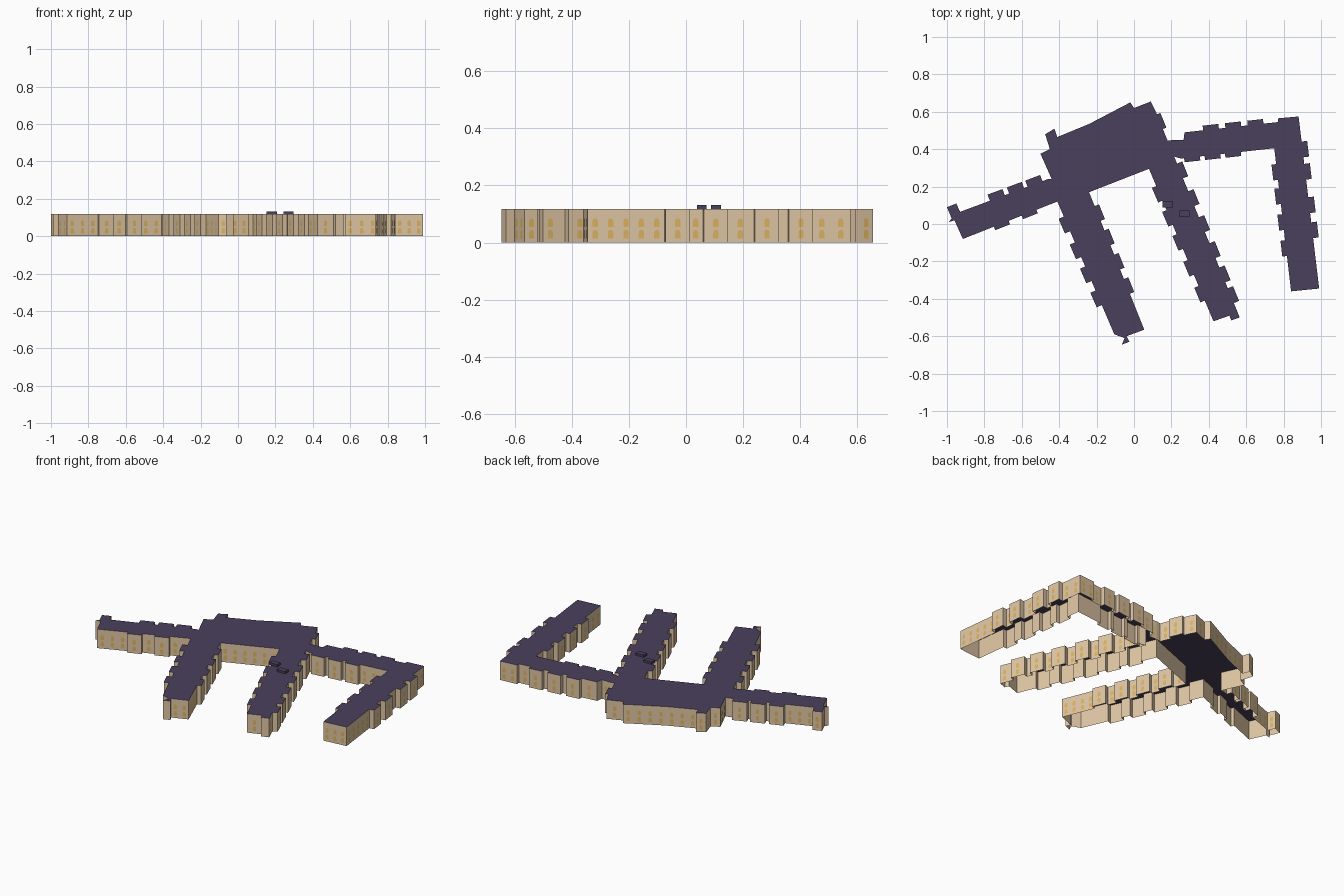
import bpy
import bmesh
import math
from mathutils import Vector

old = bpy.data.objects.get("Cube")
if old:
    bpy.data.objects.remove(old, do_unlink=True)

HEIGHT = 0.118
BAY_WIDTH = 0.085


def make_material(name, color):
    mat = bpy.data.materials.new(name)
    mat.use_nodes = True
    mat.diffuse_color = (*color, 1)
    shader = next(n for n in mat.node_tree.nodes if n.type == "BSDF_PRINCIPLED")
    shader.inputs["Base Color"].default_value = (*color, 1)
    return mat


wall_mat = make_material("sandstone wall", (0.74, 0.565, 0.37))
roof_mat = make_material("slate purple roof", (0.068, 0.051, 0.107))
window_mat = make_material("amber window", (0.72, 0.45, 0.12))


def finish(bm, name, *mats):
    mesh = bpy.data.meshes.new(name)
    bm.to_mesh(mesh)
    bm.free()
    for mat in mats:
        mesh.materials.append(mat)
    obj = bpy.data.objects.new(name, mesh)
    bpy.context.collection.objects.link(obj)
    return obj


def outward(a, b):
    d = (b - a).normalized()
    return Vector((-d.y, d.x))


# Clockwise corners of the plan; an optional third item gives the depth of the
# projecting bays on the following side, then the offset of each bay along it
west_wing = [
    (-1, 0.09), (-0.95, 0.11),
    (-0.93, 0.065, (0.035, 0.17, 0.28, 0.385)), (-0.46, 0.24),
]
main_block = [
    (-0.44, 0.24), (-0.5, 0.375), (-0.45, 0.4), (-0.475, 0.48),
    (-0.425, 0.51), (-0.41, 0.465), (-0.24, 0.535), (-0.02, 0.65),
    (0, 0.62), (0.09, 0.655),
    (0.115, 0.605, (0.02, 0.02)), (0.18, 0.445), (0.21, 0.45),
]
east_wing = [
    (0.265, 0.45), (0.27, 0.49, (0.025, 0.1, 0.22, 0.34)),
    (0.77, 0.545), (0.77, 0.565),
    (0.88, 0.575, (0.03, 0.135, 0.255, 0.435, 0.57)),
    (0.99, -0.345), (0.84, -0.36, (0.025, 0.19, 0.33, 0.47, 0.6)),
    (0.75, 0.405, (0.022, 0.18, 0.29, 0.4)), (0.25, 0.35),
]
middle_wing = [
    (0.215, 0.36, (0.03, 0.04, 0.2, 0.35, 0.5, 0.64, 0.76)),
    (0.545, -0.45), (0.565, -0.5), (0.52, -0.515), (0.51, -0.49),
    (0.425, -0.52, (0.025, 0.12, 0.27, 0.42, 0.56, 0.7)),
    (0.08, 0.295),
]
front_wing = [
    (-0.24, 0.17, (0.025, 0.08, 0.22, 0.36, 0.5)),
    (0.055, -0.565), (-0.04, -0.6), (-0.025, -0.63), (-0.065, -0.645),
    (-0.05, -0.61), (-0.105, -0.59, (0.03, 0.17, 0.31, 0.45, 0.6)),
    (-0.41, 0.12, (0.02, 0.12, 0.28)),
    (-0.915, -0.08), (-0.96, 0.02), (-0.99, 0.01), (-0.975, 0.03),
]


def build_outline(corners):
    points = []
    for i, corner in enumerate(corners):
        a = Vector(corner[:2])
        b = Vector(corners[(i + 1) % len(corners)][:2])
        points.append(a)
        if len(corner) > 2:
            depth, *offsets = corner[2]
            along, out = (b - a).normalized(), outward(a, b) * depth
            for offset in offsets:
                p = a + along * offset
                q = p + along * BAY_WIDTH
                points += [p, p + out, q + out, q]
    return points


outline = build_outline(west_wing + main_block + east_wing + middle_wing + front_wing)
sides = list(zip(outline, outline[1:] + outline[:1]))

# Walls, open underneath
bm = bmesh.new()
low = [bm.verts.new((p.x, p.y, 0)) for p in outline]
high = [bm.verts.new((p.x, p.y, HEIGHT)) for p in outline]
for i in range(len(outline)):
    j = (i + 1) % len(outline)
    bm.faces.new((low[j], low[i], high[i], high[j]))
finish(bm, "outer_walls", wall_mat)

# Flat roof
bm = bmesh.new()
roof = bm.faces.new([bm.verts.new((p.x, p.y, HEIGHT)) for p in reversed(outline)])
roof.normal_update()
bmesh.ops.triangulate(bm, faces=[roof], ngon_method="EAR_CLIP")
finish(bm, "flat_roof", roof_mat)

# Arched windows in two rows on every wide side
HALF, SILL_TO_SPRING = 0.0095, 0.02
arch = [(-HALF, 0), (HALF, 0)]
arch += [(HALF * math.cos(math.pi * k / 6), SILL_TO_SPRING + HALF * math.sin(math.pi * k / 6))
         for k in range(7)]
bm = bmesh.new()
for a, b in sides:
    length = (b - a).length
    if length < 0.048:
        continue
    count = max(1, int(length / 0.05))
    along, out = (b - a).normalized(), outward(a, b) * 0.0015
    for k in range(count):
        centre = a + (b - a) * ((k + 0.5) / count) + out
        for sill in (0.015, 0.055):
            verts = []
            for u, v in arch:
                p = centre - along * u
                verts.append(bm.verts.new((p.x, p.y, sill + v)))
            bm.faces.new(verts)
finish(bm, "arched_windows", window_mat)

# Rooftop vents
for name, x, y in (("left_roof_vent", 0.27, 0.055), ("right_roof_vent", 0.18, 0.105)):
    bpy.ops.mesh.primitive_cube_add(size=1, location=(x, y, HEIGHT + 0.007))
    vent = bpy.context.object
    vent.name = name
    vent.scale = (0.055, 0.034, 0.014)
    vent.data.materials.append(roof_mat)
